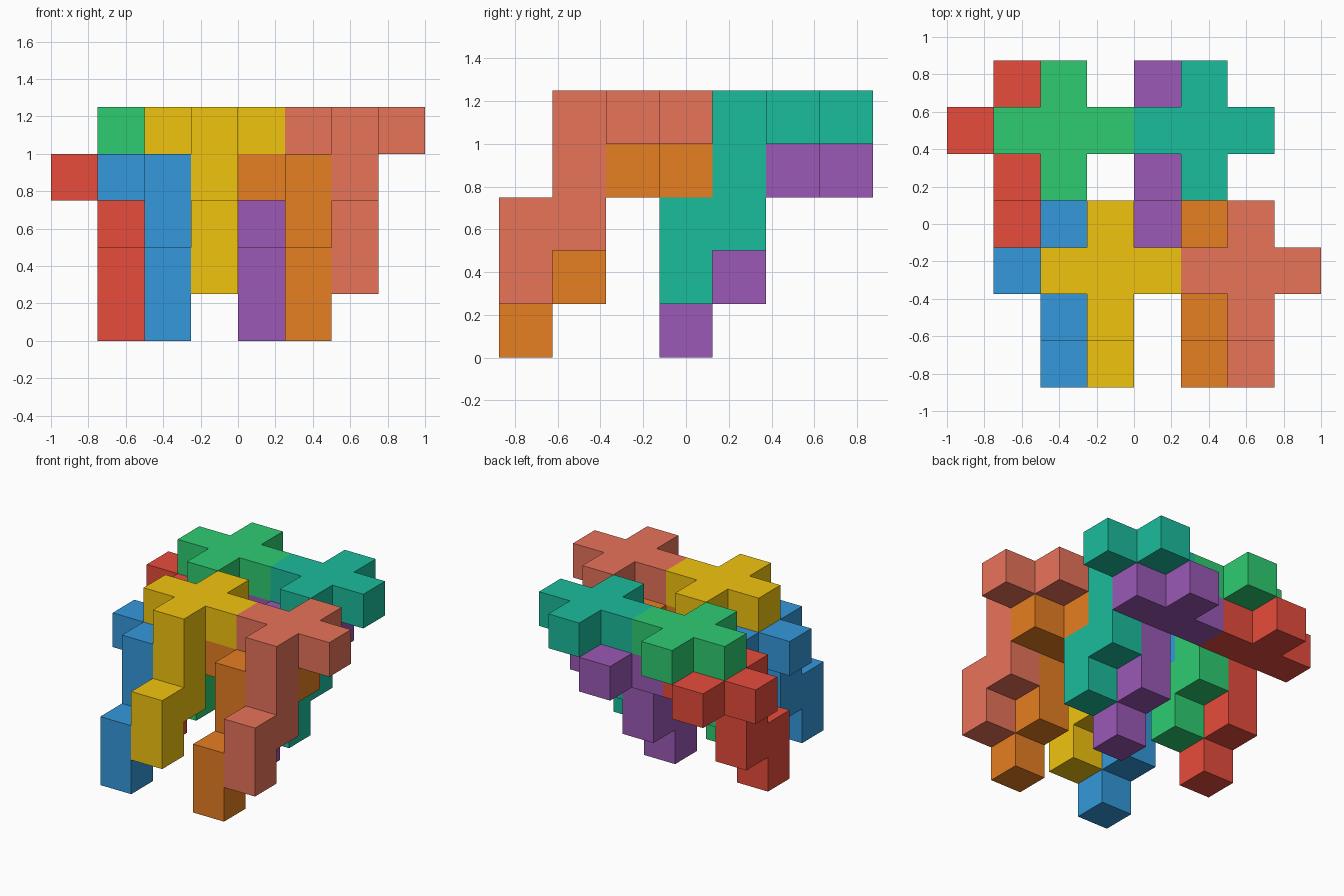
import bpy, bmesh
from mathutils import Vector

if "Cube" in bpy.data.objects:
    bpy.data.objects.remove(bpy.data.objects["Cube"])

S = 0.25                                # edge of one cube cell
ORIGIN = Vector((-1.0, -0.875, 0.0))    # corner of the cell grid

# One piece: a flat plus with a stepped leg, as cell offsets from the plus centre
PLUS = [(0, 0, 0), (1, 0, 0), (-1, 0, 0), (0, 1, 0), (0, -1, 0)]
LEG = [(0, -1, -1), (0, -1, -2), (0, -2, -2), (0, -2, -3)]
CELLS = {Vector(c).to_tuple(0) for c in PLUS + LEG}


def linear(hex_code):
    def channel(v):
        return v / 12.92 if v <= 0.04045 else ((v + 0.055) / 1.055) ** 2.4
    return [channel(int(hex_code[i:i + 2], 16) / 255) for i in (0, 2, 4)] + [1.0]


def make_piece(name, centre, hex_code):
    bm = bmesh.new()
    for cell in CELLS:
        mid = ORIGIN + (Vector(centre) + Vector(cell) + Vector((0.5, 0.5, 0.5))) * S
        for axis in range(3):
            for sign in (1, -1):
                n = Vector((0, 0, 0))
                n[axis] = sign
                # skip faces shared by two cells of the same piece
                if (Vector(cell) + n).to_tuple(0) in CELLS:
                    continue
                u = Vector((0, 0, 0))
                u[(axis + 1) % 3] = 1
                v = n.cross(u)
                bm.faces.new([bm.verts.new(mid + (n + a * u + b * v) * S / 2)
                              for a, b in ((-1, -1), (1, -1), (1, 1), (-1, 1))])
    bmesh.ops.remove_doubles(bm, verts=bm.verts, dist=1e-4)
    # merge coplanar squares into clean flat sides
    bmesh.ops.dissolve_limit(bm, angle_limit=0.01, verts=bm.verts, edges=bm.edges)
    bmesh.ops.recalc_face_normals(bm, faces=bm.faces)
    mesh = bpy.data.meshes.new(name)
    bm.to_mesh(mesh)
    bm.free()
    mat = bpy.data.materials.new(name + "_colour")
    mat.diffuse_color = linear(hex_code)
    mat.use_nodes = True
    mat.node_tree.nodes["Principled BSDF"].inputs["Base Color"].default_value = mat.diffuse_color
    mesh.materials.append(mat)
    bpy.context.collection.objects.link(bpy.data.objects.new(name, mesh))


# Each pair: an upper piece and the same piece nested one cell left and down
PAIRS = [
    ("front_left", (3, 2, 4), "f1c40f", "3498db"),
    ("front_right", (6, 2, 4), "e8735a", "e67e22"),
    ("back_left", (2, 5, 4), "2ecc71", "e74c3c"),
    ("back_right", (5, 5, 4), "1abc9c", "9b59b6"),
]
for name, (i, j, k), upper, lower in PAIRS:
    make_piece(name + "_upper_piece", (i, j, k), upper)
    make_piece(name + "_lower_piece", (i - 1, j, k - 1), lower)
